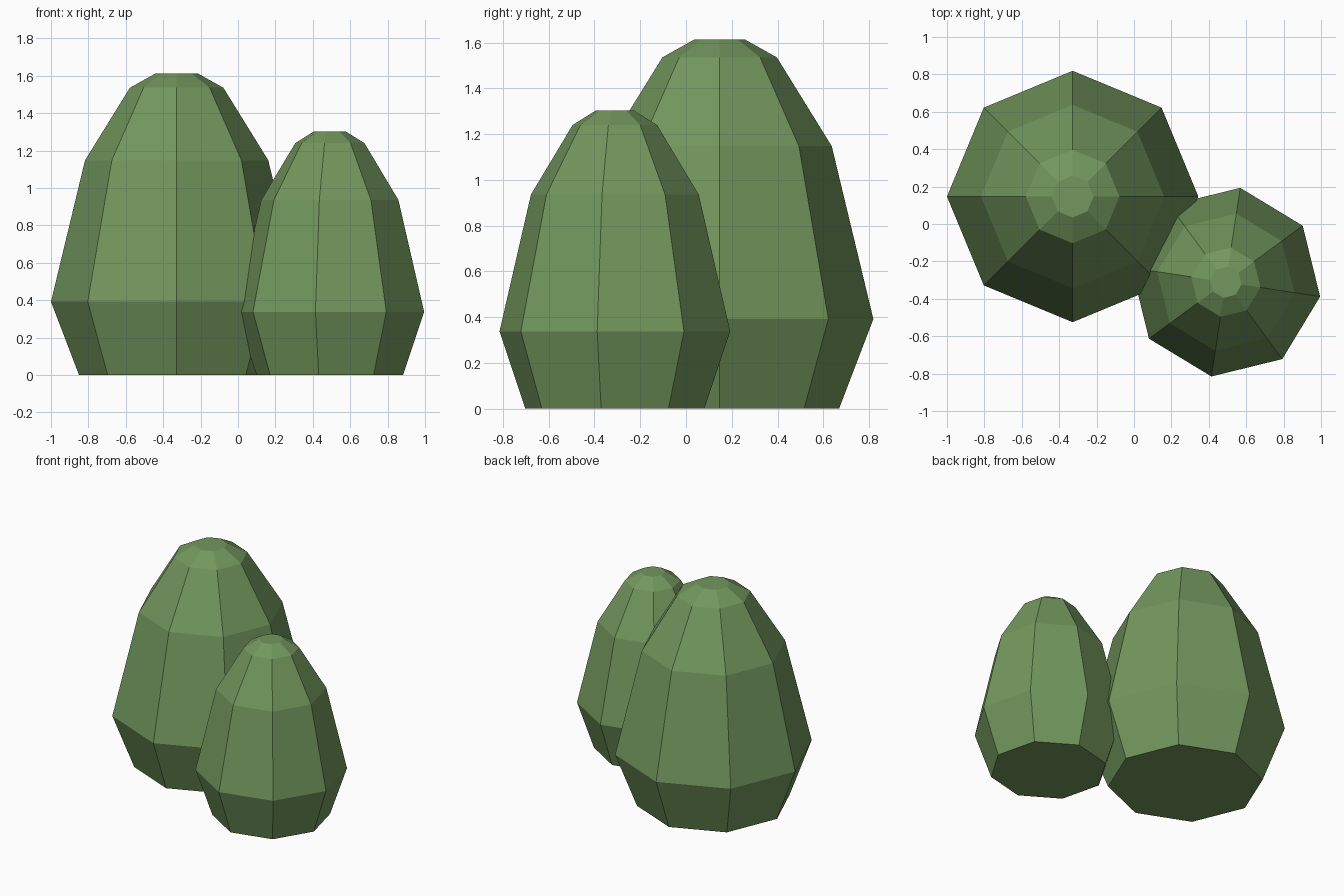
import bpy, bmesh
from math import cos, sin, pi, radians

if "Cube" in bpy.data.objects:
    bpy.data.objects.remove(bpy.data.objects["Cube"])

leaf = bpy.data.materials.new("leaf_green")
leaf.diffuse_color = (0.17, 0.31, 0.11, 1)
leaf.use_nodes = True
leaf.node_tree.nodes["Principled BSDF"].inputs["Base Color"].default_value = leaf.diffuse_color


def bush(name, center, profile, turn=0, sides=8):
    """Faceted bush: stacked rings of (radius, z), capped at both ends."""
    bm = bmesh.new()
    rings = []
    for r, z in profile:
        angles = [turn + 2 * pi * i / sides for i in range(sides)]
        rings.append([bm.verts.new((r * cos(a), r * sin(a), z)) for a in angles])
    for low, high in zip(rings, rings[1:]):
        for i in range(sides):
            j = (i + 1) % sides
            bm.faces.new((low[i], low[j], high[j], high[i]))
    bm.faces.new(rings[0][::-1])
    bm.faces.new(rings[-1])
    mesh = bpy.data.meshes.new(name)
    bm.to_mesh(mesh)
    bm.free()
    mesh.materials.append(leaf)
    obj = bpy.data.objects.new(name, mesh)
    obj.location = (*center, 0)
    bpy.context.collection.objects.link(obj)
    return obj


# Tall bush at the back left
bush("large_bush", (-0.328, 0.147),
     [(0.522, 0), (0.672, 0.392), (0.49, 1.148), (0.25, 1.536), (0.112, 1.613)])

# Shorter bush at the front right, slightly turned
bush("small_bush", (0.491, -0.311),
     [(0.396, 0), (0.51, 0.338), (0.371, 0.936), (0.187, 1.24), (0.085, 1.303)],
     turn=radians(-8.7))
